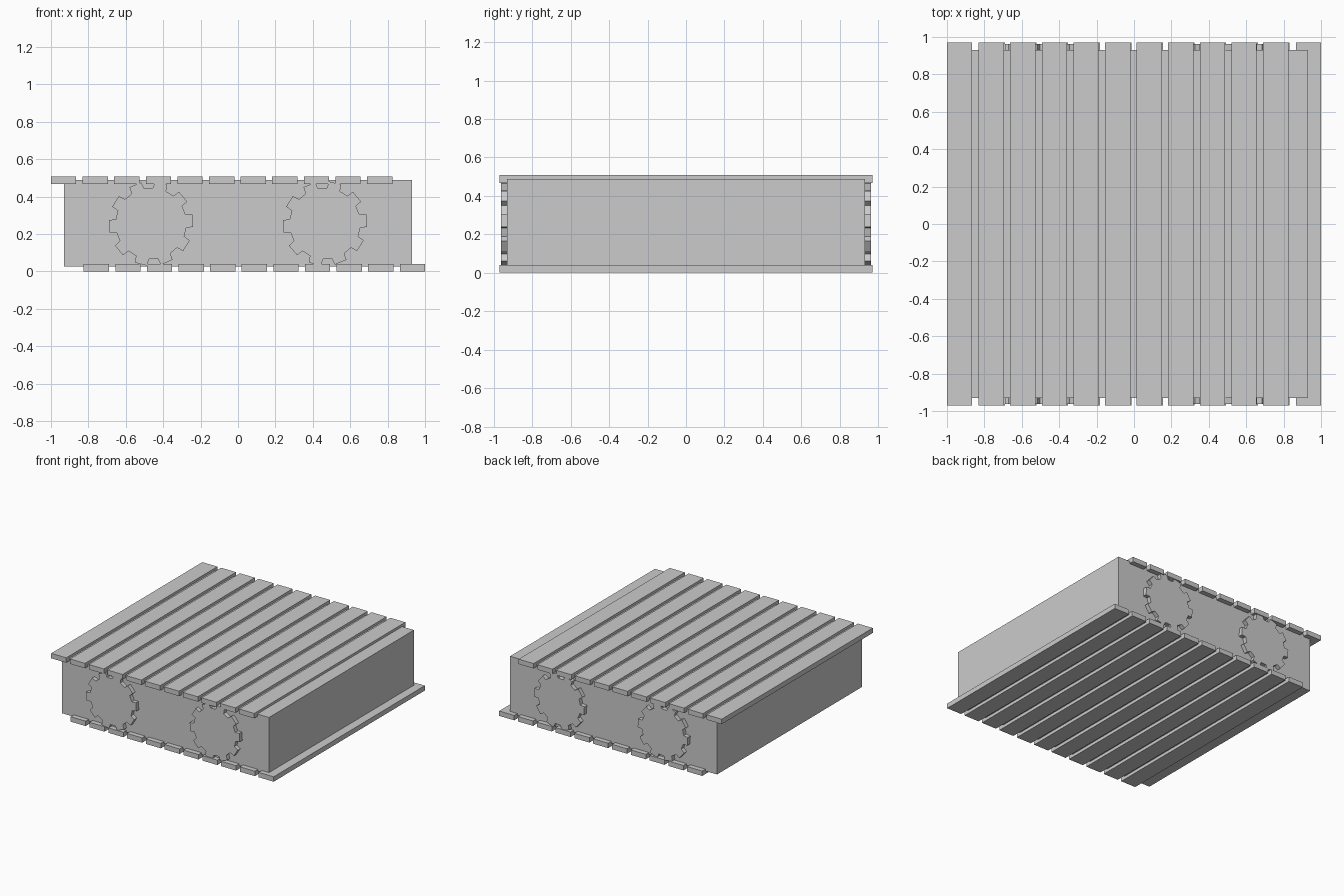
import bpy, bmesh
from math import sin, cos, pi, radians

if "Cube" in bpy.data.objects:
    bpy.data.objects.remove(bpy.data.objects["Cube"])


def box(name, lo, hi):
    """Axis-aligned box between two corners."""
    bm = bmesh.new()
    bmesh.ops.create_cube(bm, size=1)
    for v in bm.verts:
        v.co = [lo[i] + (v.co[i] + 0.5) * (hi[i] - lo[i]) for i in range(3)]
    me = bpy.data.meshes.new(name)
    bm.to_mesh(me)
    bm.free()
    ob = bpy.data.objects.new(name, me)
    bpy.context.collection.objects.link(ob)
    return ob


def gear(name, cx, cz, y0, y1, teeth=10, r_out=0.226, r_in=0.19, turn=radians(4)):
    """Toothed wheel outline extruded along y."""
    bm = bmesh.new()
    ring = []
    for i in range(teeth):
        a = turn + i * 2 * pi / teeth
        for da, r in ((-0.19, r_in), (-0.15, r_out), (0.15, r_out), (0.19, r_in)):
            ring.append(bm.verts.new((cx + r * cos(a + da), y0, cz + r * sin(a + da))))
    face = bm.faces.new(ring)
    ext = bmesh.ops.extrude_face_region(bm, geom=[face], use_keep_orig=True)
    for v in ext["geom"]:
        if isinstance(v, bmesh.types.BMVert):
            v.co.y = y1
    bmesh.ops.recalc_face_normals(bm, faces=bm.faces[:])
    me = bpy.data.meshes.new(name)
    bm.to_mesh(me)
    bm.free()
    ob = bpy.data.objects.new(name, me)
    bpy.context.collection.objects.link(ob)
    return ob


# Main block
box("body", (-0.93, -0.93, 0.025), (0.93, 0.93, 0.488))

# Slats: the top row starts at the left end, the bottom row at the right end
PITCH, WIDTH = 0.169, 0.135
for i in range(11):
    x = -1 + i * PITCH
    box(f"top_slat_{i}", (x, -0.97, 0.468), (x + WIDTH, 0.97, 0.508))
    box(f"bottom_slat_{i}", (-x - WIDTH, -0.97, 0.0), (-x, 0.97, 0.04))

# Drive wheels on the front and back faces
for side, x in (("left", -0.465), ("right", 0.465)):
    gear(f"front_{side}_gear", x, 0.256, -0.963, -0.92)
    gear(f"back_{side}_gear", x, 0.256, 0.92, 0.963)
